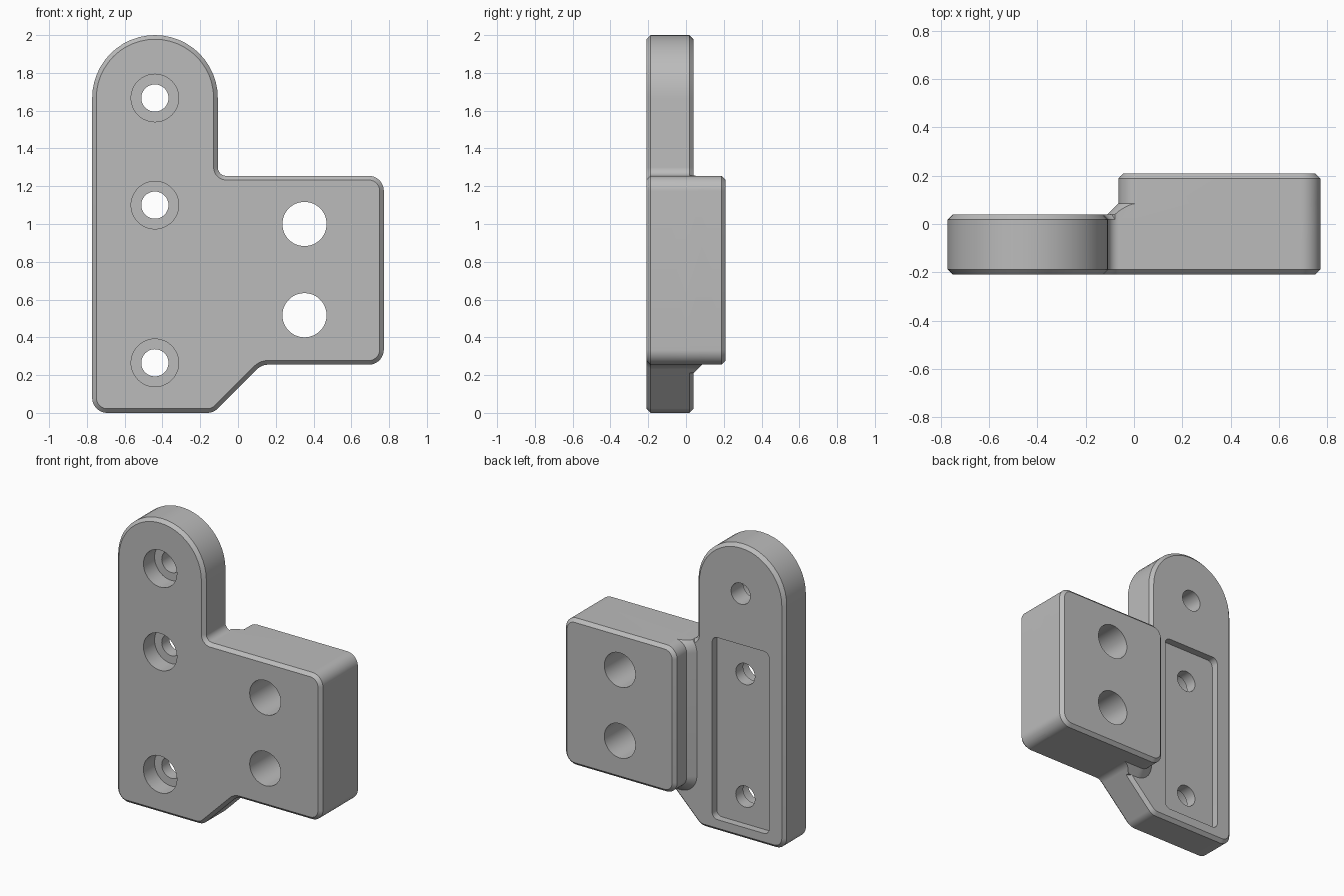
import bpy
import bmesh
import math
from mathutils import Vector

default = bpy.data.objects.get("Cube")
if default:
    bpy.data.objects.remove(default)

FRONT, PLATE_BACK, BLOCK_BACK = -0.21, 0.04, 0.21
CHAMFER = 0.022
HALF = 0.772

grey = bpy.data.materials.new("plain grey")
grey.use_nodes = True
colour = (0.5, 0.5, 0.5, 1)
grey.diffuse_color = colour
grey.node_tree.nodes["Principled BSDF"].inputs["Base Color"].default_value = colour


def rounded(corners, inset=0.0, steps=12):
    """Anticlockwise outline of (x, z, radius) corners, filleted, then inset."""
    points = []
    for i, (x, z, r) in enumerate(corners):
        p = Vector((x, z))
        a = p - Vector(corners[i - 1][:2])
        b = Vector(corners[(i + 1) % len(corners)][:2]) - p
        n1 = Vector((a.y, -a.x)).normalized()
        n2 = Vector((b.y, -b.x)).normalized()
        side = 1 if a.x * b.y - a.y * b.x > 0 else -1
        centre = p - side * r * (n1 + n2) / (1 + n1.dot(n2))
        turn = side * n1.angle(n2)
        start = math.atan2(n1.y, n1.x)
        for k in range(steps + 1):
            t = start + turn * k / steps
            points.append(centre + (side * r - inset) * Vector((math.cos(t), math.sin(t))))
    return points


def loft(name, corners, sections):
    """Solid through (y, inset) sections of one outline."""
    bm = bmesh.new()
    rings = [[bm.verts.new((p.x, y, p.y)) for p in rounded(corners, inset)]
             for y, inset in sections]
    n = len(rings[0])
    for low, high in zip(rings, rings[1:]):
        for i in range(n):
            j = (i + 1) % n
            bm.faces.new((low[i], low[j], high[j], high[i]))
    bm.faces.new(rings[0])
    bm.faces.new(rings[-1])
    bmesh.ops.remove_doubles(bm, verts=bm.verts, dist=1e-5)
    bmesh.ops.recalc_face_normals(bm, faces=bm.faces)
    mesh = bpy.data.meshes.new(name)
    bm.to_mesh(mesh)
    bm.free()
    obj = bpy.data.objects.new(name, mesh)
    bpy.context.collection.objects.link(obj)
    mesh.materials.append(grey)
    return obj


def combine(target, tool, operation):
    mod = target.modifiers.new(operation.lower(), 'BOOLEAN')
    mod.operation, mod.solver, mod.object = operation, 'EXACT', tool
    bpy.context.view_layer.objects.active = target
    bpy.ops.object.modifier_apply(modifier=mod.name)
    bpy.data.objects.remove(tool)


def drill(target, x, z, radius, y0, y1):
    bpy.ops.mesh.primitive_cylinder_add(vertices=48, radius=radius, depth=y1 - y0,
                                        location=(x, (y0 + y1) / 2, z),
                                        rotation=(math.pi / 2, 0, 0))
    tool = bpy.context.object
    tool.name = "drill"
    tool.data.materials.append(grey)
    bpy.context.view_layer.update()
    combine(target, tool, 'DIFFERENCE')


def rectangle(x0, x1, z0, z1, r):
    return [(x0, z0, r), (x1, z0, r), (x1, z1, r), (x0, z1, r)]


# Outline of the whole mounting plate
arm = -0.107
arch = (arm + HALF) / 2
outline = [(-HALF, 0, 0.08), (-0.13, 0, 0.08), (0.125, 0.255, 0.08), (HALF, 0.255, 0.08),
           (HALF, 1.255, 0.08), (arm, 1.255, 0.045), (arm, 2, arch), (-HALF, 2, arch)]
block_outline = rectangle(-0.065, HALF, 0.255, 1.255, 0.08)

# Plate with chamfered front and back edges
bracket = loft("mounting_bracket", outline,
               [(FRONT, CHAMFER), (FRONT + CHAMFER, 0),
                (PLATE_BACK - CHAMFER, 0), (PLATE_BACK, CHAMFER)])

# Sloped foot between plate and block, trimmed to the plate outline
ramp = loft("ramp", block_outline, [(0, -0.045), (PLATE_BACK, -0.045), (0.085, 0)])
combine(ramp, loft("trim", outline, [(-0.1, 0), (0.3, 0)]), 'INTERSECT')
combine(bracket, ramp, 'UNION')

# Raised block
block = loft("block", block_outline,
             [(-0.1, 0), (BLOCK_BACK - CHAMFER, 0), (BLOCK_BACK, CHAMFER)])
combine(bracket, block, 'UNION')

# Shallow pocket in the back of the arm
pocket = loft("pocket", rectangle(-0.655, -0.225, 0.08, 1.32, 0.04), [(-0.01, 0), (0.1, 0)])
combine(bracket, pocket, 'DIFFERENCE')

# Counterbored screw holes along the arm
for z in (0.265, 1.1, 1.667):
    drill(bracket, -0.44, z, 0.072, -0.3, 0.3)
    drill(bracket, -0.44, z, 0.126, -0.3, FRONT + 0.12)

# Plain through holes in the block
for z in (0.517, 1.0):
    drill(bracket, 0.352, z, 0.117, -0.3, 0.3)

bpy.ops.object.select_all(action='DESELECT')
bracket.select_set(True)
bpy.context.view_layer.objects.active = bracket
bpy.ops.object.shade_smooth_by_angle(angle=math.radians(30))
